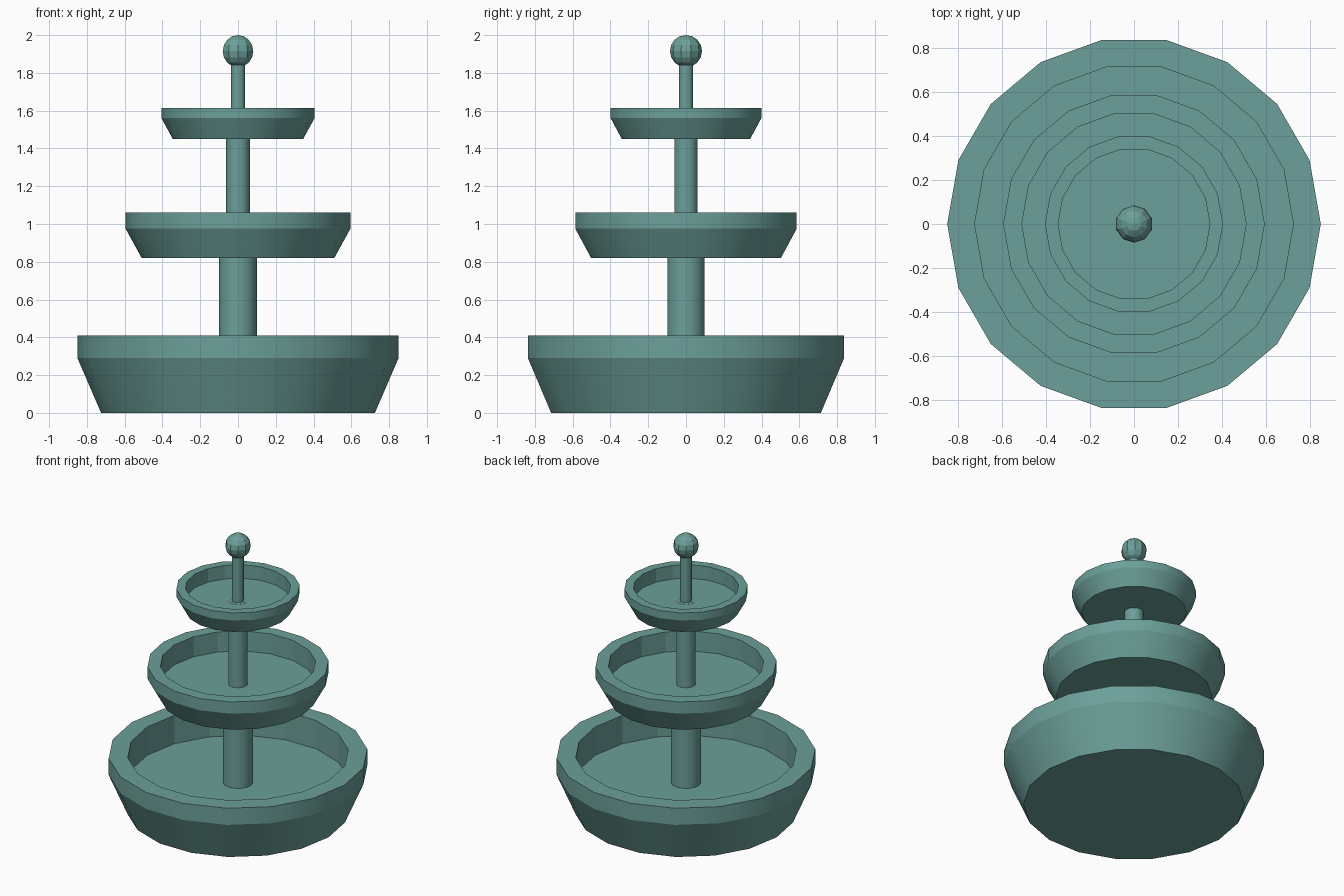
import bpy, bmesh, math

if "Cube" in bpy.data.objects:
    bpy.data.objects.remove(bpy.data.objects["Cube"])

SIDES = 18
teal = bpy.data.materials.new("teal")
teal.diffuse_color = (0.15, 0.35, 0.32, 1)
teal.use_nodes = True
teal.node_tree.nodes["Principled BSDF"].inputs["Base Color"].default_value = teal.diffuse_color


def finish(name, bm):
    bmesh.ops.recalc_face_normals(bm, faces=bm.faces[:])
    mesh = bpy.data.meshes.new(name)
    bm.to_mesh(mesh)
    bm.free()
    mesh.materials.append(teal)
    obj = bpy.data.objects.new(name, mesh)
    bpy.context.collection.objects.link(obj)
    return obj


def lathe(name, profile, flat_bands=()):
    """Turn a (radius, z) profile around z, cap both ends; bands are smooth unless listed."""
    bm = bmesh.new()
    rings = []
    for r, z in profile:
        rings.append([bm.verts.new((r * math.cos(a), r * math.sin(a), z))
                      for a in (2 * math.pi * i / SIDES for i in range(SIDES))])
    for b, (lo, hi) in enumerate(zip(rings, rings[1:])):
        for i in range(SIDES):
            j = (i + 1) % SIDES
            f = bm.faces.new((lo[i], lo[j], hi[j], hi[i]))
            f.smooth = b not in flat_bands
    bm.faces.new(rings[0][::-1])
    bm.faces.new(rings[-1])
    # Keep rims and the flare line crisp
    bm.normal_update()
    for e in bm.edges:
        e.smooth = abs(e.verts[0].co.z - e.verts[1].co.z) > 1e-4
    return finish(name, bm)


# Three basins: base radius, rim radius, bottom, flare, top and floor heights
basins = [
    ("lower_basin", 0.725, 0.85, 0.0, 0.29, 0.41, 0.205),
    ("middle_basin", 0.51, 0.595, 0.82, 0.975, 1.06, 0.915),
    ("upper_basin", 0.345, 0.405, 1.45, 1.56, 1.615, 1.517),
]
for name, r0, r1, z0, z1, z2, floor in basins:
    lathe(name, [(r0, z0), (r1, z1), (r1, z2), (r0, z2), (r0, floor)], flat_bands=(2, 3))

# Columns between the basins
for name, r, z0, z1 in [("lower_column", 0.1, 0.18, 0.87),
                        ("middle_column", 0.063, 0.87, 1.518),
                        ("upper_column", 0.038, 1.49, 1.88)]:
    lathe(name, [(r, z0), (r, z1)])

# Faceted ball on top
bm = bmesh.new()
bmesh.ops.create_uvsphere(bm, u_segments=10, v_segments=8, radius=0.085)
ball = finish("top_ball", bm)
ball.location.z = 1.915
